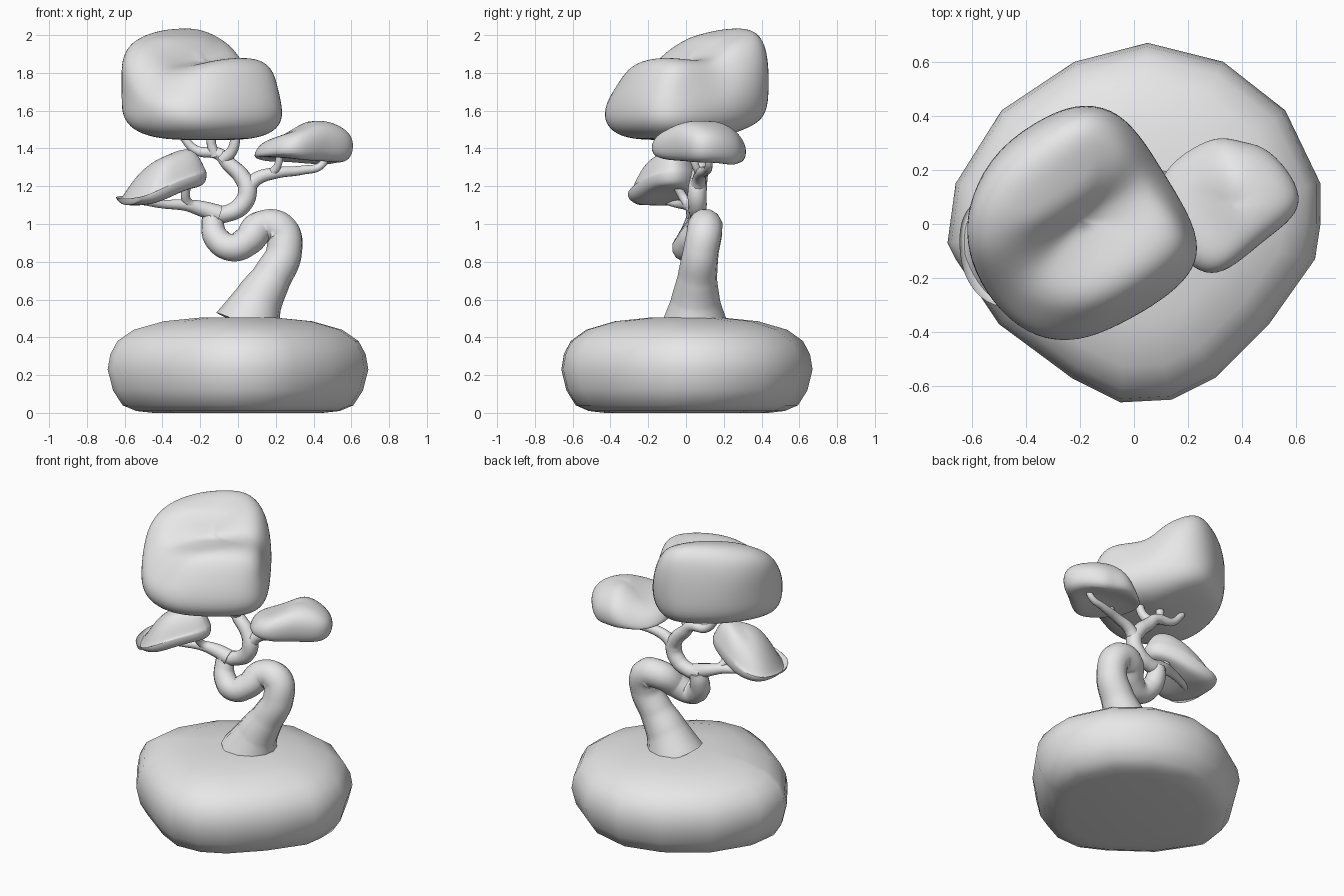
import bpy, bmesh, math
from mathutils import Vector

cube = bpy.data.objects.get("Cube")
if cube:
    bpy.data.objects.remove(cube)

grey = bpy.data.materials.new("plain_grey")
grey.use_nodes = True
tone = (0.8, 0.8, 0.8, 1)
grey.diffuse_color = tone
grey.node_tree.nodes["Principled BSDF"].inputs["Base Color"].default_value = tone


def smooth(a, b, v):
    t = min(1, max(0, (v - a) / (b - a)))
    return t * t * (3 - 2 * t)


def stack(name, outline, centre, layers, shape=None, subsurf=0):
    """Loft scaled copies of an outline; layers are (z, scale), shape moves points."""
    bm = bmesh.new()
    c = Vector(centre)
    rings = []
    for z, s in layers:
        ring = []
        for p in outline:
            q = c + (Vector(p) - c) * s
            co = Vector((q.x, q.y, z))
            ring.append(bm.verts.new(shape(co) if shape else co))
        rings.append(ring)
    n = len(outline)
    for a, b in zip(rings, rings[1:]):
        for i in range(n):
            j = (i + 1) % n
            bm.faces.new((a[i], a[j], b[j], b[i]))
    bm.faces.new(rings[0][::-1])
    bm.faces.new(rings[-1])
    bmesh.ops.recalc_face_normals(bm, faces=bm.faces)
    mesh = bpy.data.meshes.new(name)
    bm.to_mesh(mesh)
    bm.free()
    mesh.materials.append(grey)
    obj = bpy.data.objects.new(name, mesh)
    bpy.context.collection.objects.link(obj)
    if subsurf:
        mod = obj.modifiers.new("round", "SUBSURF")
        mod.levels = mod.render_levels = subsurf
    bpy.ops.object.select_all(action="DESELECT")
    obj.select_set(True)
    bpy.context.view_layer.objects.active = obj
    bpy.ops.object.shade_smooth_by_angle(angle=math.radians(50))
    return obj


def limb(name, points):
    """Tapered tube through (x, y, z, radius) points."""
    cu = bpy.data.curves.new(name, "CURVE")
    cu.dimensions = "3D"
    cu.bevel_depth = 1
    cu.bevel_resolution = 4
    cu.resolution_u = 10
    cu.use_fill_caps = True
    sp = cu.splines.new("BEZIER")
    sp.bezier_points.add(len(points) - 1)
    for bp, (x, y, z, r) in zip(sp.bezier_points, points):
        bp.co = (x, y, z)
        bp.radius = r
        bp.handle_left_type = bp.handle_right_type = "AUTO"
    cu.materials.append(grey)
    bpy.context.collection.objects.link(bpy.data.objects.new(name, cu))


# Rounded pot with an irregular outline
pot_outline = [(.05, .67), (-.22, .6), (-.49, .42), (-.66, .15), (-.69, -.07), (-.66, -.13),
               (-.5, -.37), (-.23, -.57), (-.05, -.66), (.14, -.65), (.3, -.57), (.5, -.37),
               (.67, -.13), (.69, 0), (.69, .15), (.56, .42), (.33, .6)]
stack("pot", pot_outline, (0, 0),
      [(0, .65), (.01, .78), (.04, .885), (.12, .96), (.23, 1), (.31, .98),
       (.38, .925), (.44, .8), (.485, .57), (.505, .28)])

# Trunk and branches
limb("trunk", [(.05, .045, .46, .18), (.11, .05, .6, .13), (.18, .06, .72, .105),
               (.245, .08, .86, .095), (.22, .1, .97, .095), (.12, .09, .98, .09),
               (.05, .03, .91, .08), (-.03, 0, .875, .075), (-.11, .02, .92, .068),
               (-.135, .05, 1.0, .06), (-.13, .06, 1.06, .052)])
limb("middle_branch", [(-.15, .05, 1.05, .05), (-.06, .06, 1.055, .045), (.02, .06, 1.1, .05),
                       (.05, .06, 1.18, .05), (.02, .07, 1.25, .045), (-.05, .08, 1.32, .04),
                       (-.1, .09, 1.37, .033), (-.22, .1, 1.39, .025), (-.3, .1, 1.47, .02)])
limb("crown_twig_centre", [(-.12, .09, 1.36, .03), (-.14, .08, 1.42, .025), (-.14, .07, 1.5, .025)])
limb("crown_twig_right", [(-.08, .08, 1.34, .035), (-.03, .05, 1.39, .028), (-.01, .03, 1.5, .025)])
limb("left_branch", [(-.1, .05, 1.05, .05), (-.19, .04, 1.08, .042), (-.28, .01, 1.1, .03),
                     (-.4, -.04, 1.105, .022), (-.5, -.1, 1.12, .02)])
limb("left_twig", [(-.2, .04, 1.08, .035), (-.27, .0, 1.12, .025), (-.27, -.06, 1.22, .022)])
limb("right_branch", [(.04, .06, 1.18, .045), (.1, .07, 1.24, .036), (.2, .08, 1.27, .03),
                      (.34, .11, 1.285, .024), (.44, .12, 1.31, .02), (.47, .12, 1.37, .02)])
limb("right_twig", [(.17, .08, 1.26, .025), (.21, .05, 1.31, .02), (.22, .03, 1.4, .02)])


# Large crown: a broad slab with a diagonal ridge along the back
def crown_shape(p):
    ridge = -.6 * p.x + .8 * p.y
    top = smooth(1.55, 1.84, p.z)
    along = .8 * p.x + .6 * p.y + .08
    lift = .12 * smooth(.08, .23, ridge) + .05 * smooth(.2, .45, ridge) - .3 * along * along
    lift += .012 * math.sin(11 * p.x - 7 * p.y)
    back = .06 * top * smooth(.2, -.4, p.y)
    sag = .06 * (1 - top) * smooth(.1, .45, ridge)
    bulge = .012 * math.sin(16 * p.z + 9 * p.x)
    return p + Vector((bulge, back + bulge * .5, top * lift + sag))


crown_outline = [(-.63, -.05), (-.61, .1), (-.51, .28), (-.31, .41), (-.18, .45), (-.06, .41),
                 (.03, .3), (.09, .2), (.2, .03), (.24, -.1), (.2, -.2), (.1, -.29),
                 (-.05, -.38), (-.2, -.44), (-.36, -.43), (-.5, -.34), (-.6, -.19)]
stack("large_crown", crown_outline, (-.2, 0),
      [(1.445, .2), (1.445, .5), (1.455, .72), (1.485, .9), (1.55, 1), (1.64, 1.01),
       (1.73, .99), (1.8, .94), (1.845, .85), (1.865, .73), (1.87, .6), (1.87, .47),
       (1.87, .33), (1.87, .2), (1.87, .08)], crown_shape, 2)


# Right leaf pad: thicker and lumpier towards its outer end
def right_shape(p):
    low = smooth(1.44, 1.34, p.z)
    top = 1 - low
    dz = -.06 * low * smooth(.15, .5, p.x) - top * .09 * smooth(.42, .08, p.x)
    dz += top * .016 * math.sin(17 * p.x + 9 * p.y) - .04 * smooth(.15, .33, p.y)
    return p + Vector((0, 0, dz))


right_outline = [(.08, .06), (.1, .18), (.18, .26), (.31, .33), (.4, .3), (.48, .29), (.57, .2),
                 (.62, .1), (.59, .02), (.48, -.06), (.4, -.13), (.31, -.19), (.22, -.17), (.13, -.06)]
stack("right_leaf_pad", right_outline, (.36, .08),
      [(1.375, .2), (1.37, .6), (1.375, .86), (1.4, 1), (1.45, 1.02), (1.495, .93),
       (1.525, .75), (1.535, .45), (1.535, .15)], right_shape, 2)


# Left leaf pad: tilted, sloping down to the outer front
def left_shape(p):
    low = smooth(1.3, 1.15, p.z)
    top = 1 - low
    outer = smooth(-.3, -.62, p.x)
    dz = -top * (.17 * outer + .06 * smooth(-.08, -.3, p.y)) + .1 * low * (1 - smooth(-.2, -.5, p.x))
    dz += top * .014 * math.sin(20 * p.x + 12 * p.y)
    return p + Vector((0, 0, dz))


left_outline = [(-.64, .03), (-.58, .1), (-.42, .1), (-.28, .05), (-.18, -.01), (-.155, -.09),
                (-.21, -.17), (-.31, -.24), (-.43, -.32), (-.55, -.3), (-.63, -.2), (-.65, -.08)]
stack("left_leaf_pad", left_outline, (-.36, -.09),
      [(1.1, .2), (1.095, .6), (1.1, .88), (1.13, 1), (1.2, 1.01), (1.28, .95),
       (1.34, .82), (1.385, .62), (1.4, .4), (1.4, .15)], left_shape, 2)
